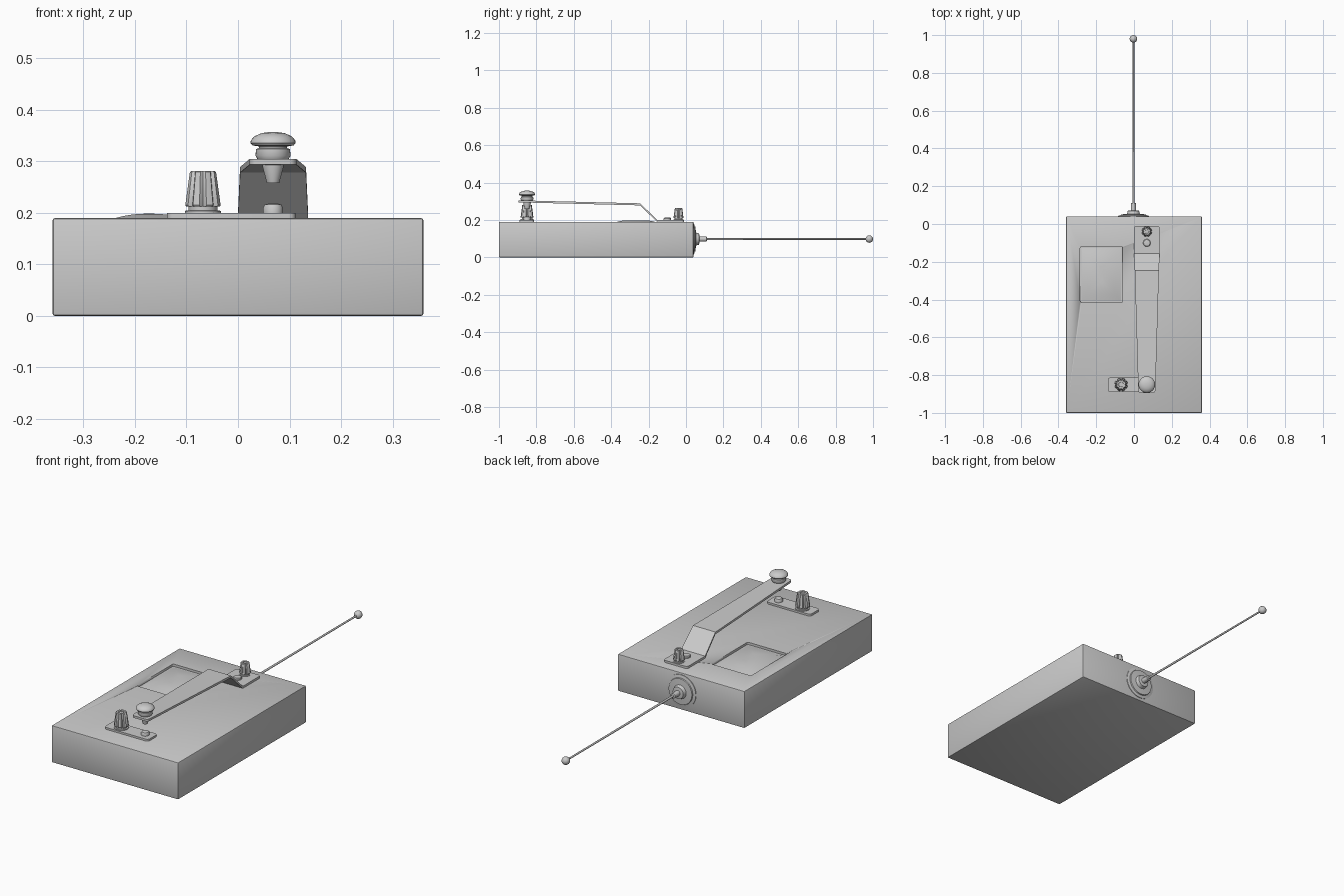
import bpy, bmesh, math
from mathutils import Matrix, Vector

if "Cube" in bpy.data.objects:
    bpy.data.objects.remove(bpy.data.objects["Cube"])


def finish(name, bm, smooth=True):
    bmesh.ops.recalc_face_normals(bm, faces=bm.faces)
    me = bpy.data.meshes.new(name)
    bm.to_mesh(me)
    bm.free()
    ob = bpy.data.objects.new(name, me)
    bpy.context.collection.objects.link(ob)
    bpy.context.view_layer.objects.active = ob
    bpy.ops.object.select_all(action='DESELECT')
    ob.select_set(True)
    if smooth:
        bpy.ops.object.shade_smooth_by_angle(angle=math.radians(35))
    return ob


def box(name, x0, x1, y0, y1, z0, z1, bevel=0.0, segs=2, upright_only=False):
    bm = bmesh.new()
    bmesh.ops.create_cube(bm, size=1)
    for v in bm.verts:
        v.co = ((x0 + x1) / 2 + v.co.x * (x1 - x0),
                (y0 + y1) / 2 + v.co.y * (y1 - y0),
                (z0 + z1) / 2 + v.co.z * (z1 - z0))
    if bevel:
        edges = [e for e in bm.edges if not upright_only or
                 abs(e.verts[0].co.z - e.verts[1].co.z) > 0.5 * (z1 - z0)]
        bmesh.ops.bevel(bm, geom=edges, offset=bevel, segments=segs,
                        profile=0.5, affect='EDGES')
    return finish(name, bm)


def lathe(name, profile, loc, n=32, to_back=False, flutes=0):
    # profile of (radius, height); optional flutes notch the outer wall
    bm = bmesh.new()
    rings = []
    for r, h in profile:
        ring = []
        for i in range(n):
            k = 0.82 if flutes and i % (n // flutes) == 0 else 1.0
            a = 2 * math.pi * i / n
            ring.append(bm.verts.new((r * k * math.cos(a), r * k * math.sin(a), h)))
        rings.append(ring)
    for a, b in zip(rings, rings[1:]):
        for i in range(n):
            j = (i + 1) % n
            bm.faces.new((a[i], a[j], b[j], b[i]))
    bm.faces.new(rings[0])
    bm.faces.new(rings[-1])
    m = Matrix.Translation(Vector(loc))
    if to_back:
        m = m @ Matrix.Rotation(-math.pi / 2, 4, 'X')
    bm.transform(m)
    return finish(name, bm)


# case with a shallow window recess
case = box("case", -0.36, 0.36, -1.0, 0.04, 0.0, 0.19, 0.005)
cutter = box("recess_cutter", -0.285, -0.06, -0.415, -0.12, 0.178, 0.25, 0.008, 3, True)
cutter.hide_render = True
cutter.hide_viewport = True
mod = case.modifiers.new("recess", 'BOOLEAN')
mod.object = cutter
mod.solver = 'EXACT'

# pillowed window with mitred corners
bm = bmesh.new()
rings = []
for i in range(9):
    d = 0.1 * i / 8
    z = 0.177 + 0.0215 * math.sin(math.pi / 2 * i / 8)
    x0, x1, y0, y1 = -0.28 + d, -0.065 - d, -0.41 + d, -0.125 - d
    rings.append([bm.verts.new((x, y, z)) for x, y in
                  ((x0, y0), (x1, y0), (x1, y1), (x0, y1))])
for a, b in zip(rings, rings[1:]):
    for i in range(4):
        j = (i + 1) % 4
        bm.faces.new((a[i], a[j], b[j], b[i]))
bm.faces.new(rings[-1])
finish("window_pillow", bm)

# bent lever: (y, z of underside, half width)
path = [(-0.01, 0.19, 0.068), (-0.155, 0.19, 0.068), (-0.245, 0.278, 0.064),
        (-0.895, 0.294, 0.045)]
bm = bmesh.new()
rows = []
for y, z, w in path:
    t = 0.011
    rows.append([bm.verts.new((0.068 + sx * w, y, z + dz))
                 for sx, dz in ((-1, 0), (1, 0), (1, t), (-1, t))])
for a, b in zip(rows, rows[1:]):
    for i in range(4):
        j = (i + 1) % 4
        bm.faces.new((a[i], a[j], b[j], b[i]))
bm.faces.new(rows[0])
bm.faces.new(rows[-1])
corners = [e for e in bm.edges if any(
    {e.verts[0], e.verts[1]} in ({r[0], r[3]}, {r[1], r[2]}) for r in (rows[0], rows[-1]))]
bmesh.ops.bevel(bm, geom=corners, offset=0.014, segments=4, profile=0.5, affect='EDGES')
finish("key_lever", bm)

# contact plate and stud
box("contact_plate", -0.138, 0.112, -0.89, -0.812, 0.188, 0.2, 0.014, 4, True)
button = [(1, 0), (1, 0.6), (0.85, 0.9), (0.5, 1.0)]
lathe("contact_stud", [(r * 0.019, h * 0.018) for r, h in button], (0.068, -0.85, 0.2))
lathe("lever_screw", [(r * 0.02, h * 0.013) for r, h in button], (0.068, -0.1, 0.2))

# finger knob and striker below it
lathe("finger_knob", [(0.03, 0.304), (0.034, 0.311), (0.033, 0.324), (0.027, 0.326),
                      (0.027, 0.329), (0.04, 0.331), (0.044, 0.336), (0.043, 0.341),
                      (0.036, 0.349), (0.022, 0.355), (0.008, 0.357)], (0.068, -0.85, 0))
lathe("striker", [(0.012, 0.258), (0.02, 0.288), (0.02, 0.298)], (0.068, -0.85, 0))

# fluted terminal nuts
for tag, loc, s in (("front", (-0.068, -0.85, 0.2), 1.0), ("rear", (0.068, -0.04, 0.2), 0.78)):
    lathe(tag + "_terminal_base", [(r * s, h * s) for r, h in (
        (0.035, 0), (0.035, 0.004), (0.028, 0.005), (0.028, 0.014))], loc)
    lathe(tag + "_terminal_nut", [(r * s, h * s) for r, h in (
        (0.033, 0.012), (0.035, 0.015), (0.026, 0.079), (0.024, 0.081),
        (0.014, 0.081), (0.013, 0.076))], loc, flutes=8)

# aerial socket, rod and tip
lathe("aerial_socket", [(0.083, -0.002), (0.083, 0.003), (0.068, 0.006), (0.066, 0.011),
                        (0.05, 0.012), (0.035, 0.013), (0.033, 0.018), (0.03, 0.03),
                        (0.014, 0.032), (0.013, 0.07), (0.009, 0.072)],
      (-0.003, 0.04, 0.098), 40, True)
lathe("aerial_rod", [(0.0055, 0.05), (0.0045, 0.93)], (-0.003, 0.04, 0.098), 12, True)
bm = bmesh.new()
bmesh.ops.create_uvsphere(bm, u_segments=24, v_segments=12, radius=0.02)
bm.transform(Matrix.Translation((-0.003, 0.98, 0.098)))
finish("aerial_tip", bm)
